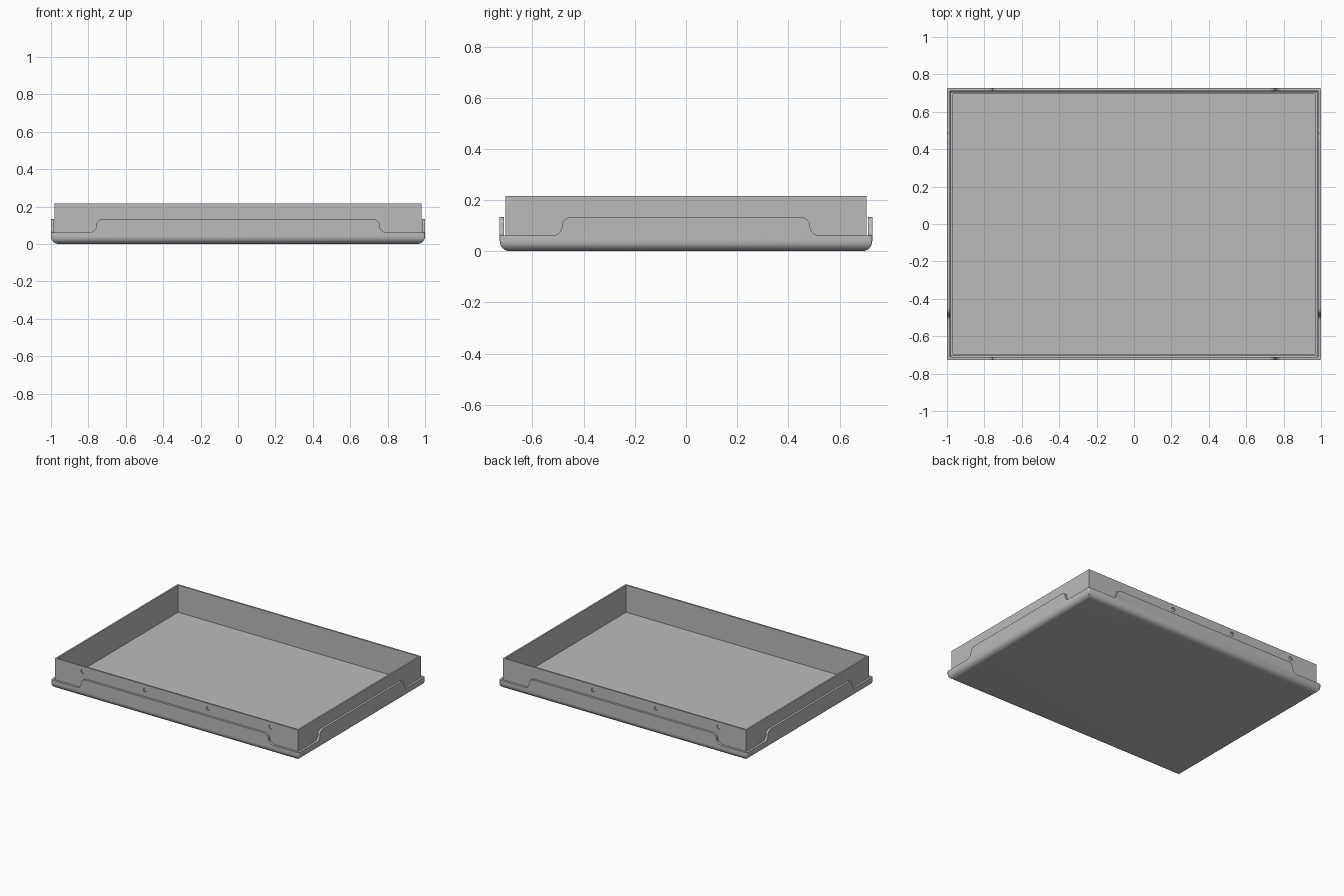
import bpy, bmesh
from math import sin, cos, pi, radians

cube = bpy.data.objects.get("Cube")
if cube:
    bpy.data.objects.remove(cube, do_unlink=True)

HX, HY = 1.0, 0.728             # outer half sizes
LOW, HIGH = 0.062, 0.133        # skirt height at the corners and along the sides
BOX_X, BOX_Y, BOX_TOP = 0.98, 0.706, 0.215

grey = bpy.data.materials.new("plain grey")
grey.use_nodes = True
grey.diffuse_color = (0.5, 0.5, 0.5, 1)
bsdf = next(n for n in grey.node_tree.nodes if n.type == 'BSDF_PRINCIPLED')
bsdf.inputs["Base Color"].default_value = (0.5, 0.5, 0.5, 1)
bsdf.inputs["Roughness"].default_value = 0.6


def make_object(name, bm):
    bmesh.ops.recalc_face_normals(bm, faces=bm.faces)
    mesh = bpy.data.meshes.new(name)
    bm.to_mesh(mesh)
    bm.free()
    mesh.materials.append(grey)
    obj = bpy.data.objects.new(name, mesh)
    bpy.context.collection.objects.link(obj)
    return obj


def rect_ring(hx, hy, r, z, steps):
    """Rectangle outline with rounded corners, or sharp ones when steps is 0."""
    pts = []
    for k, (sx, sy) in enumerate([(1, 1), (-1, 1), (-1, -1), (1, -1)]):
        if steps == 0:
            pts.append((sx * hx, sy * hy, z))
            continue
        for i in range(steps + 1):
            a = (k + i / steps) * pi / 2
            pts.append((sx * (hx - r) + r * cos(a), sy * (hy - r) + r * sin(a), z))
    return pts


def loft_tray(name, hx, hy, profile, radius, steps):
    """Closed solid lofted through (inset, height) rings, capped at both ends."""
    bm = bmesh.new()
    rings = []
    for inset, z in profile:
        r = max(radius - inset, 0.002)
        rings.append([bm.verts.new(p) for p in
                      rect_ring(hx - inset, hy - inset, r, z, steps)])
    n = len(rings[0])
    for a, b in zip(rings, rings[1:]):
        for i in range(n):
            j = (i + 1) % n
            bm.faces.new((a[i], a[j], b[j], b[i]))
    bm.faces.new(rings[0])
    bm.faces.new(rings[-1])
    return make_object(name, bm)


def carve(obj, cutter):
    mod = obj.modifiers.new("carve", 'BOOLEAN')
    mod.operation, mod.solver, mod.object = 'DIFFERENCE', 'EXACT', cutter
    bpy.context.view_layer.objects.active = obj
    bpy.ops.object.modifier_apply(modifier=mod.name)
    bpy.data.objects.remove(cutter, do_unlink=True)


def notch_cutter(half, across, along_x):
    """Four prisms that lower the skirt near the corners with an S-shaped step."""
    mid, r = half - 0.243, (HIGH - LOW) / 2
    zc, steps = LOW + r, 8
    outline = [(half + 0.1, LOW)]
    for i in range(steps + 1):
        a = pi * 1.5 - i / steps * pi / 2
        outline.append((mid + r + r * cos(a), zc + r * sin(a)))
    for i in range(1, steps + 1):
        a = i / steps * pi / 2
        outline.append((mid - r + r * cos(a), zc + r * sin(a)))
    outline += [(mid - r, 0.2), (half + 0.1, 0.2)]
    bm = bmesh.new()
    for su in (1, -1):
        for sv in (1, -1):
            loops = []
            for v in (across - 0.025, across + 0.1):
                loops.append([bm.verts.new((su * u, sv * v, z) if along_x
                                           else (sv * v, su * u, z))
                              for u, z in outline])
            a, b = loops
            n = len(a)
            bm.faces.new(a)
            bm.faces.new(b)
            for i in range(n):
                j = (i + 1) % n
                bm.faces.new((a[i], a[j], b[j], b[i]))
    return make_object("notch_cutter", bm)


def hole_cutter():
    """Short round plugs along the front and back walls."""
    bm = bmesh.new()
    for x in (-0.757, -0.253, 0.253, 0.757):
        for y in (-BOX_Y, BOX_Y):
            made = bmesh.ops.create_cone(bm, cap_ends=True, segments=24, radius1=0.014,
                                         radius2=0.014, depth=0.014)["verts"]
            for v in made:
                px, py, pz = v.co
                v.co = (x + px, y + pz, 0.177 + py)
    return make_object("hole_cutter", bm)


def smooth(obj):
    bpy.ops.object.select_all(action='DESELECT')
    obj.select_set(True)
    bpy.context.view_layer.objects.active = obj
    bpy.ops.object.shade_smooth_by_angle(angle=radians(35))


# Outer skirt with a rounded bottom edge and stepped corners
R = 0.04
profile = [(R * (1 - sin(i / 8 * pi / 2)), R * (1 - cos(i / 8 * pi / 2))) for i in range(9)]
profile += [(0, R + 0.004), (0, HIGH), (0.016, HIGH), (0.016, 0.03), (0.03, 0.012)]
skirt = loft_tray("outer_skirt", HX, HY, profile, 0.01, 4)
carve(skirt, notch_cutter(HX, HY, True))
carve(skirt, notch_cutter(HY, HX, False))
smooth(skirt)

# Inner open box with thin walls and shallow round holes
box = loft_tray("inner_box", BOX_X, BOX_Y,
                [(0, 0.013), (0, BOX_TOP), (0.012, BOX_TOP), (0.012, 0.018)], 0, 0)
carve(box, hole_cutter())
smooth(box)
